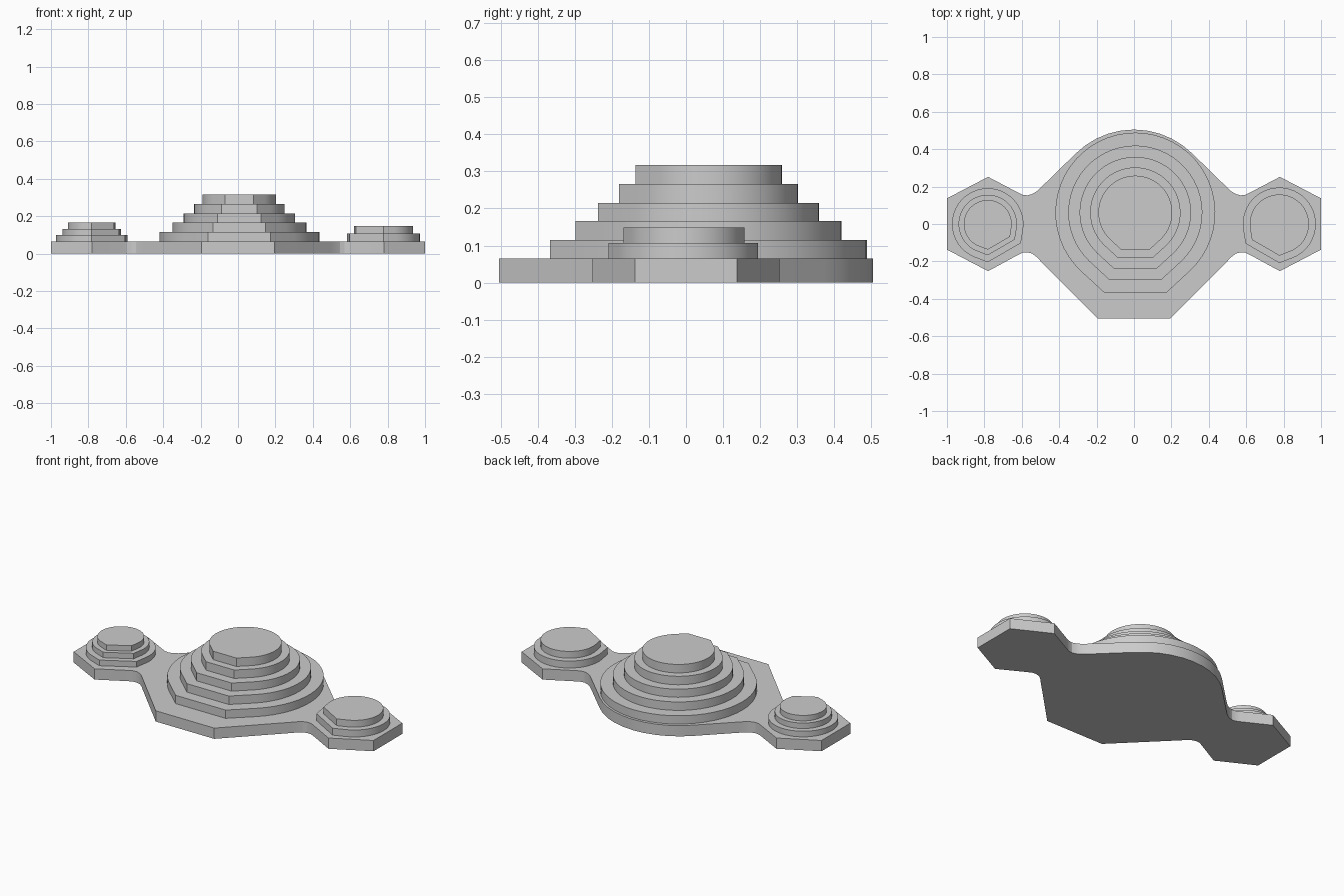
import bpy, bmesh
from math import sin, cos, radians

if "Cube" in bpy.data.objects:
    bpy.data.objects.remove(bpy.data.objects["Cube"])


def prism(name, outline, z0, z1):
    """Extrude a closed counter-clockwise outline from z0 to z1."""
    bm = bmesh.new()
    face = bm.faces.new([bm.verts.new((x, y, z0)) for x, y in outline])
    top = bmesh.ops.extrude_face_region(bm, geom=[face])
    verts = [v for v in top["geom"] if isinstance(v, bmesh.types.BMVert)]
    bmesh.ops.translate(bm, verts=verts, vec=(0, 0, z1 - z0))
    bmesh.ops.recalc_face_normals(bm, faces=bm.faces)
    mesh = bpy.data.meshes.new(name)
    bm.to_mesh(mesh)
    bm.free()
    obj = bpy.data.objects.new(name, mesh)
    bpy.context.collection.objects.link(obj)
    bpy.context.view_layer.objects.active = obj
    bpy.ops.object.select_all(action='DESELECT')
    obj.select_set(True)
    bpy.ops.object.shade_smooth_by_angle(angle=radians(20))
    return obj


def arc(cx, cy, r, a0, a1, n=40):
    return [(cx + r * cos(radians(a0 + (a1 - a0) * i / n)),
             cy + r * sin(radians(a0 + (a1 - a0) * i / n))) for i in range(n + 1)]


# Base plate: half outline from front to back, mirrored in x
half = [(0.195, -0.505), (0.495, -0.203), (0.52, -0.177), (0.545, -0.158), (0.57, -0.151),
        (0.595, -0.153), (0.62, -0.165), (0.78, -0.252), (1.0, -0.137), (1.0, 0.137),
        (0.78, 0.252), (0.62, 0.168), (0.595, 0.156), (0.57, 0.153), (0.545, 0.16),
        (0.52, 0.175), (0.495, 0.198)]
half += arc(0.0, 0.062, 0.443, 45, 90, 5)
prism("base_plate", half + [(-x, y) for x, y in reversed(half[:-1])], 0, 0.065)

# Central mound: round behind, half octagon in front
z = 0.065
for i, (r, top) in enumerate([(0.4275, 0.115), (0.3585, 0.166), (0.298, 0.215),
                              (0.2415, 0.266), (0.1975, 0.317)]):
    cx, cy = 0.007, 0.061
    outline = arc(cx, cy, r, -47, 227) + [(cx - 0.39 * r, cy - r), (cx + 0.39 * r, cy - r)]
    prism(f"central_tier_{i + 1}", outline, z, top)
    z = top


# Side mounds: round with two hexagon corners facing the centre front
def side_mound(name, cx, side, tiers):
    z = 0.065
    for i, (r, top) in enumerate(tiers):
        c = 1.07 * r
        outline = arc(0, 0, r, -69, 189) + [(c * cos(radians(a)), c * sin(radians(a)))
                                            for a in (210, 270)]
        prism(f"{name}_tier_{i + 1}", [(cx + side * x, y) for x, y in outline], z, top)
        z = top


side_mound("right_mound", 0.777, 1, [(0.195, 0.107), (0.158, 0.148)])
side_mound("left_mound", -0.782, -1, [(0.191, 0.099), (0.156, 0.132), (0.128, 0.165)])
